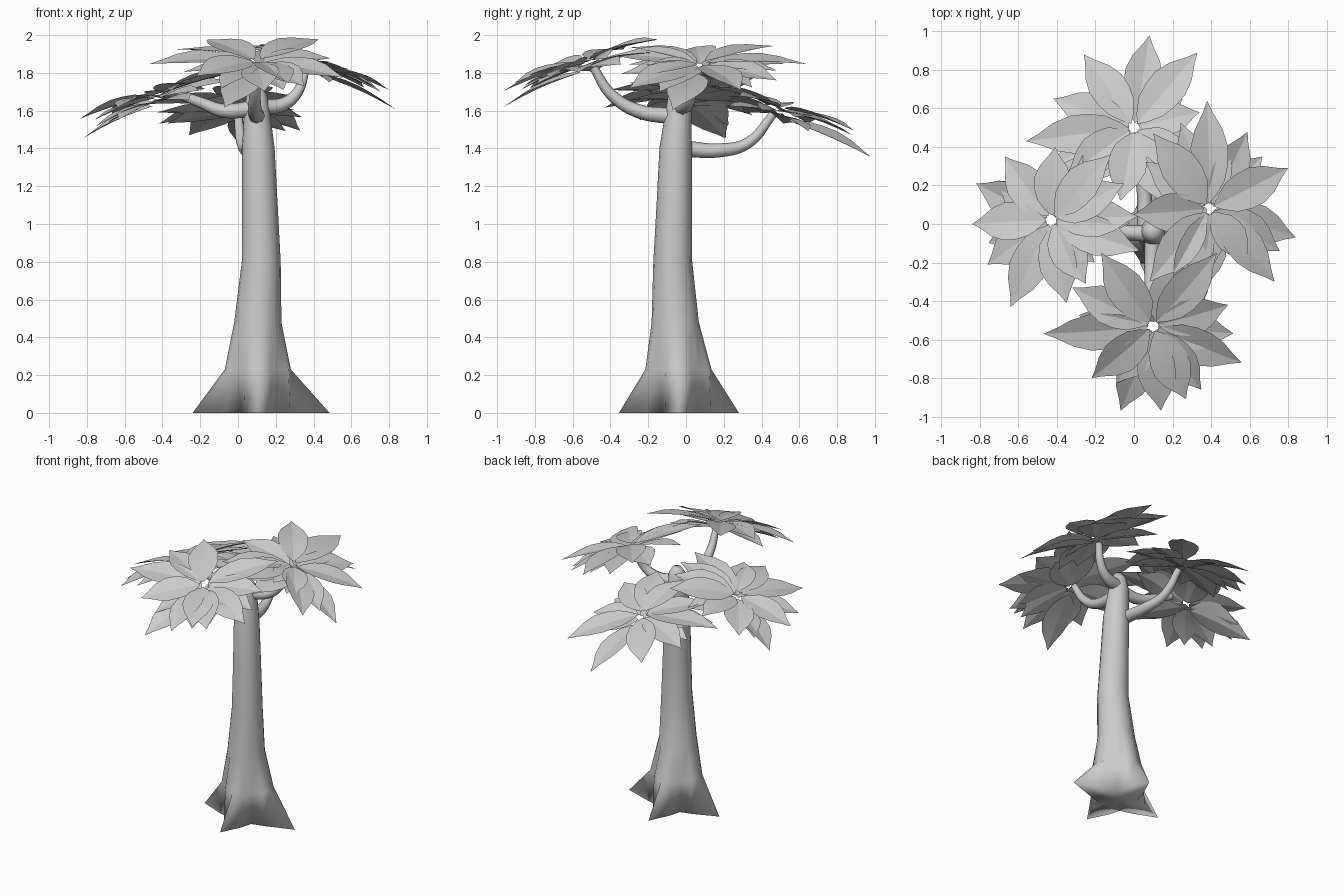
import bpy
import bmesh
import math
import random
from mathutils import Vector, Matrix

random.seed(4)
cube = bpy.data.objects.get("Cube")
if cube:
    bpy.data.objects.remove(cube, do_unlink=True)

# One plain grey for bark and leaves
grey = bpy.data.materials.new("plain_grey")
grey.use_nodes = True
grey.diffuse_color = (0.6, 0.6, 0.6, 1)
grey.node_tree.nodes["Principled BSDF"].inputs["Base Color"].default_value = (0.6, 0.6, 0.6, 1)


def smooth(obj, angle):
    bpy.ops.object.select_all(action='DESELECT')
    obj.select_set(True)
    bpy.context.view_layer.objects.active = obj
    bpy.ops.object.shade_smooth_by_angle(angle=math.radians(angle))


def make_object(name, bm, angle):
    mesh = bpy.data.meshes.new(name)
    bm.to_mesh(mesh)
    bm.free()
    mesh.materials.append(grey)
    obj = bpy.data.objects.new(name, mesh)
    bpy.context.collection.objects.link(obj)
    smooth(obj, angle)


def build_trunk():
    sides = 16
    root_reach = [0.38, 0.32, 0.345, 0.315]
    # height, centre x, centre y, radius
    rings = [(0.23, 0.105, -0.04, 0.175), (0.48, 0.105, -0.057, 0.125),
             (0.8, 0.123, -0.07, 0.103), (1.1, 0.116, -0.062, 0.094),
             (1.4, 0.108, -0.055, 0.086), (1.6, 0.1, -0.04, 0.068),
             (1.68, 0.1, -0.04, 0.055), (1.72, 0.1, -0.04, 0.03)]
    bm = bmesh.new()

    def ring(z, cx, cy, radius_at):
        verts = []
        for k in range(sides):
            a = math.tau * k / sides
            r = radius_at(k)
            verts.append(bm.verts.new((cx + r * math.cos(a), cy + r * math.sin(a), z)))
        return verts

    # Flared foot with four pointed roots
    def foot(k):
        if k % 4 == 0:
            return root_reach[k // 4]
        return 0.13 if k % 4 == 2 else 0.185

    loops = [ring(0, 0.105, -0.04, foot)]
    for i, (z, cx, cy, r) in enumerate(rings):
        valley = 0.85 if i == 0 else 1
        loops.append(ring(z, cx, cy, lambda k: r * (valley if k % 4 == 2 else 1)))
    for low, high in zip(loops, loops[1:]):
        for k in range(sides):
            n = (k + 1) % sides
            bm.faces.new((low[k], low[n], high[n], high[k]))
    bm.faces.new(loops[-1])

    # Star-shaped underside
    middle = bm.verts.new((0.105, -0.04, 0.01))
    for k in range(sides):
        bm.faces.new((loops[0][(k + 1) % sides], loops[0][k], middle))
    make_object("trunk", bm, 180)


def build_branch(name, points):
    curve = bpy.data.curves.new(name, 'CURVE')
    curve.dimensions = '3D'
    curve.bevel_depth = 0.04
    curve.bevel_resolution = 2
    curve.resolution_u = 5
    curve.use_fill_caps = True
    spline = curve.splines.new('BEZIER')
    spline.bezier_points.add(len(points) - 1)
    for i, (bp, co) in enumerate(zip(spline.bezier_points, points)):
        bp.co = co
        bp.handle_left_type = bp.handle_right_type = 'AUTO'
        bp.radius = 1.1 - 0.18 * i
    obj = bpy.data.objects.new(name, curve)
    bpy.context.collection.objects.link(obj)
    bpy.ops.object.select_all(action='DESELECT')
    obj.select_set(True)
    bpy.context.view_layer.objects.active = obj
    bpy.ops.object.convert(target='MESH')
    obj = bpy.context.view_layer.objects.active
    obj.data.materials.clear()
    obj.data.materials.append(grey)
    smooth(obj, 60)


# Leaf outline: position along the midrib, half width
OUTLINE = [(0.08, 0.36), (0.22, 0.8), (0.38, 0.98), (0.55, 1), (0.72, 0.74), (0.88, 0.28)]


def add_leaf(bm, base, tip, normal):
    along = tip - base
    length = along.length
    roll = Matrix.Rotation(random.uniform(-0.2, 0.2), 3, along.normalized())
    side = roll @ normal.cross(along).normalized()
    up = along.cross(side).normalized()
    half = min(0.27 * length, 0.1)
    start, end = bm.verts.new(base), bm.verts.new(tip)
    rows = []
    for t, w in OUTLINE:
        mid = base + along * t + up * 0.03 * length * math.sin(math.pi * t)
        edge = up * 0.17 * half * w
        rows.append([bm.verts.new(mid - side * half * w + edge),
                     bm.verts.new(mid),
                     bm.verts.new(mid + side * half * w + edge)])
    for s in (0, 1):
        bm.faces.new((start, rows[0][s + 1], rows[0][s]))
        for a, b in zip(rows, rows[1:]):
            bm.faces.new((a[s], a[s + 1], b[s + 1], b[s]))
        bm.faces.new((rows[-1][s], rows[-1][s + 1], end))


def build_cluster(name, centre, outward, hanging_tip, tips):
    centre, outward = Vector(centre), Vector(outward)
    normal = (Vector((0, 0, 1)) + outward * 0.3).normalized()
    bm = bmesh.new()

    # Gently tilted layer that the leaves lie on
    def on_layer(flat, drop):
        z = -0.3 * flat.dot(outward) - 0.05 * flat.length_squared - drop
        return centre + flat + Vector((0, 0, z))

    def leaf(flat, drop):
        add_leaf(bm, on_layer(flat.normalized() * 0.025, drop * 0.5), on_layer(flat, drop), normal)

    def offset(tip):
        return Vector((tip[0] - centre.x, tip[1] - centre.y, 0))

    leaf(offset(hanging_tip), 0.1)
    for i, tip in enumerate(tips):
        flat = offset(tip)
        leaf(flat, random.uniform(-0.02, 0.025))
        # Shorter leaves tucked underneath
        if i % 4:
            leaf(Matrix.Rotation(0.3, 3, 'Z') @ flat * 0.84, random.uniform(0.03, 0.07))
    make_object(name, bm, 12)


build_trunk()

build_branch("front_branch", [(0.1, -0.07, 1.57), (0.09, -0.26, 1.6), (0.09, -0.4, 1.69), (0.1, -0.49, 1.83)])
build_branch("left_branch", [(0.12, -0.03, 1.62), (0.23, 0, 1.63), (0.31, 0.03, 1.69), (0.36, 0.07, 1.82)])
build_branch("right_branch", [(0.08, -0.05, 1.61), (-0.08, -0.04, 1.6), (-0.19, -0.02, 1.64), (-0.32, 0, 1.69)])
build_branch("back_branch", [(0.06, -0.02, 1.4), (0.05, 0.18, 1.39), (0.02, 0.33, 1.43), (0, 0.46, 1.58)])

build_cluster("front_leaves", (0.1, -0.53, 1.86), (0, -1, 0), (-0.07, -0.97),
              [(-0.47, -0.57), (-0.22, -0.8), (0.14, -0.97), (0.27, -0.91), (0.35, -0.86),
               (0.56, -0.72), (0.49, -0.42), (0.43, -0.15), (-0.17, -0.15), (-0.32, -0.33)])
build_cluster("left_leaves", (0.39, 0.08, 1.85), (1, 0, 0), (0.84, -0.07),
              [(0.42, 0.48), (0.59, 0.48), (0.8, 0.29), (0.73, -0.3), (0.59, -0.19), (0.42, -0.2),
               (0.21, -0.39), (0.08, -0.3), (0, 0.05), (0.1, 0.47), (0.38, 0.64)])
build_cluster("right_leaves", (-0.43, 0.02, 1.68), (-1, 0, 0), (-0.82, 0.21),
              [(-0.41, 0.4), (-0.67, 0.35), (-0.84, 0), (-0.76, -0.21), (-0.64, -0.43), (-0.35, -0.41),
               (-0.25, -0.31), (0.03, -0.14), (0.02, 0.04), (-0.05, 0.21), (-0.12, 0.36)])
build_cluster("back_leaves", (0, 0.5, 1.61), (0, 1, 0), (0.08, 0.98),
              [(0.33, 0.89), (0.34, 0.58), (0.3, 0.28), (0.16, 0.1), (-0.07, 0.12),
               (-0.35, 0.25), (-0.56, 0.43), (-0.42, 0.65), (-0.26, 0.88)])
